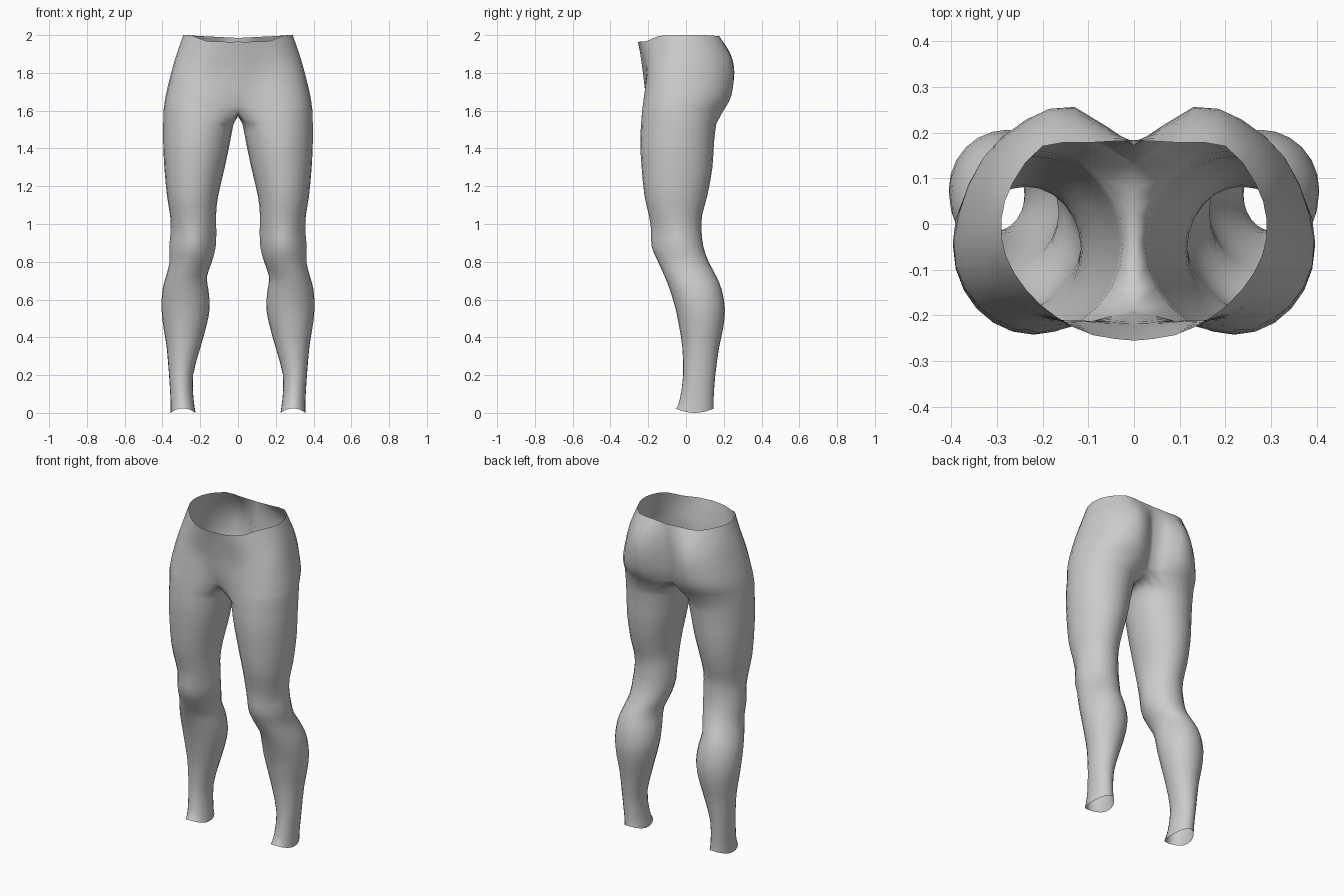
import bpy, bmesh, math
from mathutils import Vector

if "Cube" in bpy.data.objects:
    bpy.data.objects.remove(bpy.data.objects["Cube"])

N, M = 24, 18          # verts around a leg, index of the back centre line


def smooth_path(pts, steps):
    """Catmull-Rom through the points, `steps` samples per span."""
    pts = [Vector(p) for p in pts]
    out = []
    for i in range(len(pts) - 1):
        a, b, c, d = pts[max(i - 1, 0)], pts[i], pts[i + 1], pts[min(i + 2, len(pts) - 1)]
        for s in range(steps):
            t = s / steps
            out.append(b + 0.5 * t * (c - a + t * (2 * a - 5 * b + 4 * c - d
                                                   + t * (3 * (b - c) + d - a))))
    return out + [pts[-1]]


# Leg sections: height, inner x, outer x, front y, back y
leg_rows = [
    (0.01, .225, .357, -.055, .147), (0.07, .235, .357, -.033, .146),
    (0.20, .238, .365, -.015, .155), (0.35, .198, .378, -.020, .176),
    (0.45, .170, .394, -.035, .197), (0.55, .150, .405, -.055, .206),
    (0.65, .156, .400, -.085, .190), (0.72, .165, .382, -.112, .162),
    (0.80, .138, .362, -.148, .120), (0.88, .118, .364, -.182, .092),
    (0.97, .115, .356, -.185, .082), (1.05, .116, .360, -.197, .086),
    (1.15, .105, .376, -.220, .113), (1.30, .070, .390, -.235, .140),
    (1.43, .043, .396, -.242, .148), (1.53, .024, .396, -.238, .160)]


def leg_ring(z, x0, x1, y0, y1):
    ring = []
    for i in range(N):
        a = math.radians(-45 + i * 360 / N)
        # narrow the front around the kneecap
        pinch = 1 - 0.25 * math.exp(-((z - 0.91) / 0.09) ** 2) * max(0, math.cos(a))
        h = 0.012 + 0.012 * math.cos(2 * a) if z < 0.02 else z
        ring.append(Vector(((x0 + x1) / 2 + (x1 - x0) / 2 * math.sin(a) * pinch,
                            (y0 + y1) / 2 - (y1 - y0) / 2 * math.cos(a), h)))
    return ring


# Hip half sections, from the front centre round the side to the back centre
hip_rows = [
    (1.60, [(0, -.185), (.10, -.215), (.23, -.232), (.335, -.185), (.39, -.09),
            (.385, .02), (.335, .12), (.24, .185), (.12, .195), (0, .13)]),
    (1.68, [(0, -.212), (.10, -.213), (.21, -.222), (.32, -.18), (.376, -.09),
            (.376, .03), (.33, .145), (.235, .225), (.12, .235), (0, .15)]),
    (1.80, [(0, -.228), (.12, -.212), (.21, -.205), (.30, -.16), (.347, -.08),
            (.35, .02), (.315, .135), (.235, .225), (.13, .256), (0, .165)]),
    (1.90, [(0, -.242), (.10, -.230), (.20, -.198), (.27, -.145), (.318, -.07),
            (.322, .02), (.295, .12), (.22, .205), (.13, .236), (0, .175)]),
    (2.00, [(0, -.255), (.09, -.243), (.17, -.203), (.235, -.145), (.28, -.07),
            (.29, .01), (.265, .09), (.20, .17), (.10, .178), (0, .183)])]
waist_z = [1.965, 1.965, 1.97, 1.995, 2, 2, 2, 1.995, 1.99, 1.985]

hip_grid = []
for z, pts in hip_rows:
    zs = waist_z if z == 2 else [z] * len(pts)
    hip_grid.append(smooth_path([(x, y, h) for (x, y), h in zip(pts, zs)], 2))
hip_cols = [smooth_path(col, 3) for col in zip(*hip_grid)]

bm = bmesh.new()
new = bm.verts.new

# Leg tube up to the groin
rings = [[new(p) for p in leg_ring(*row)] for row in smooth_path(leg_rows, 2)]

# Crotch ring: outer hip section plus a saddle along the centre plane
crotch = [new(col[0]) for col in hip_cols]
front, back = hip_cols[0][0], hip_cols[M][0]
for k in range(1, N - M):
    t = k / (N - M)
    p = back.lerp(front, t)
    p.z -= 0.03 * math.sin(math.pi * t) ** 0.6
    crotch.append(new(p))
rings.append(crotch)
for lo, hi in zip(rings, rings[1:]):
    for i in range(N):
        j = (i + 1) % N
        bm.faces.new((lo[i], lo[j], hi[j], hi[i]))

# Hips, belly and buttocks up to the open waist
lo = crotch
for r in range(1, len(hip_cols[0])):
    hi = [new(col[r]) for col in hip_cols]
    for i in range(M):
        bm.faces.new((lo[i], lo[i + 1], hi[i + 1], hi[i]))
    lo = hi

for v in bm.verts:
    v.co.x = max(v.co.x, 0)
bmesh.ops.recalc_face_normals(bm, faces=bm.faces)
if sum(f.normal.x * (f.calc_center_median().x - .22) for f in bm.faces) < 0:
    bmesh.ops.reverse_faces(bm, faces=bm.faces)
mesh = bpy.data.meshes.new("legs")
bm.to_mesh(mesh)
bm.free()
legs = bpy.data.objects.new("legs", mesh)
bpy.context.collection.objects.link(legs)

grey = bpy.data.materials.new("light grey")
grey.diffuse_color = (0.6, 0.6, 0.6, 1)
grey.use_nodes = True
grey.node_tree.nodes["Principled BSDF"].inputs["Base Color"].default_value = grey.diffuse_color
mesh.materials.append(grey)

# Other side
mirror = legs.modifiers.new("other_side", 'MIRROR')
mirror.use_clip = True
mirror.merge_threshold = 0.0005

bpy.context.view_layer.objects.active = legs
legs.select_set(True)
bpy.ops.object.shade_smooth_by_angle(angle=math.radians(60))
